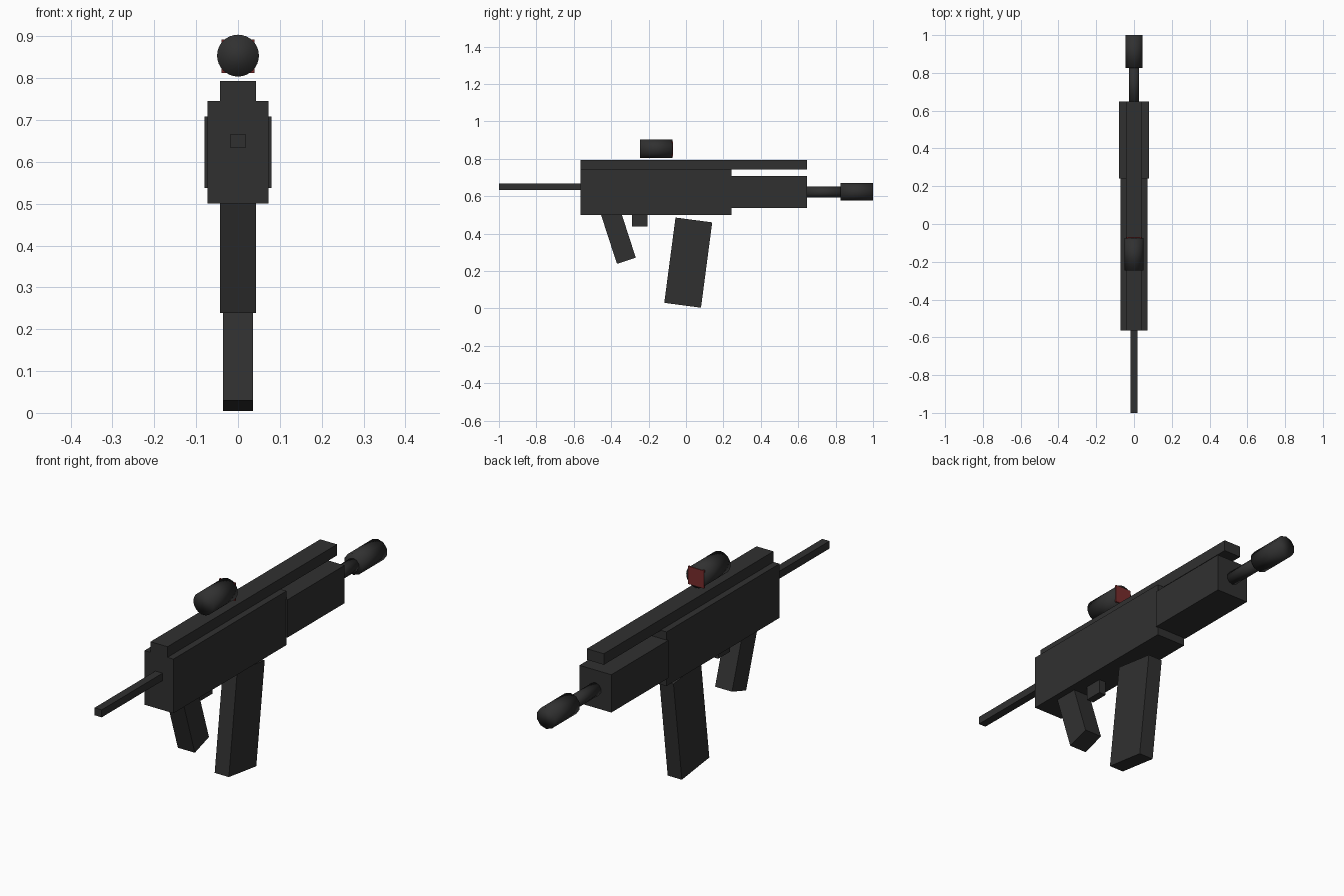
import bpy
from math import radians

cube = bpy.data.objects.get("Cube")
if cube:
    bpy.data.objects.remove(cube, do_unlink=True)


def make_material(name, colour):
    mat = bpy.data.materials.new(name)
    mat.use_nodes = True
    mat.diffuse_color = colour
    bsdf = next(n for n in mat.node_tree.nodes if n.type == 'BSDF_PRINCIPLED')
    bsdf.inputs["Base Color"].default_value = colour
    return mat


BLACK = make_material("matte_black", (0.03, 0.03, 0.03, 1))
RED = make_material("lens_red", (0.19, 0.025, 0.025, 1))


def box(name, width, y, z, tilt=0, mat=BLACK):
    """Box centred on x, spanning the y and z ranges, tilted about its middle."""
    mid = (0, sum(y) / 2, sum(z) / 2)
    bpy.ops.mesh.primitive_cube_add(size=1, location=mid)
    ob = bpy.context.object
    ob.name = name
    ob.scale = (width, y[1] - y[0], z[1] - z[0])
    bpy.ops.object.transform_apply(location=False, rotation=False, scale=True)
    ob.rotation_euler.x = radians(tilt)
    ob.data.materials.append(mat)
    return ob


def tube(name, radius, y, z, sides):
    """Smooth capped cylinder running along y."""
    bpy.ops.mesh.primitive_cylinder_add(
        vertices=sides, radius=radius, depth=y[1] - y[0],
        location=(0, sum(y) / 2, z), rotation=(radians(90), 0, 0))
    ob = bpy.context.object
    ob.name = name
    ob.data.materials.append(BLACK)
    bpy.ops.object.shade_smooth()
    return ob


# Body and top rail
box("receiver", 0.145, (-0.565, 0.243), (0.5, 0.745))
box("handguard", 0.16, (0.24, 0.648), (0.537, 0.708))
box("top_rail", 0.085, (-0.565, 0.648), (0.743, 0.793))

# Stock bar
box("stock_bar", 0.036, (-1.0, -0.56), (0.633, 0.667))

# Barrel and muzzle
tube("barrel", 0.029, (0.64, 0.84), 0.622, 10)
tube("muzzle", 0.048, (0.825, 1.0), 0.624, 10)

# Sight and its lens plate
tube("sight_tube", 0.05, (-0.247, -0.073), 0.854, 32)
box("sight_lens", 0.08, (-0.078, -0.07), (0.813, 0.893), mat=RED)

# Grip, trigger block and magazine
box("grip", 0.085, (-0.415, -0.309), (0.248, 0.528), tilt=18)
box("trigger", 0.034, (-0.29, -0.207), (0.437, 0.505))
box("magazine", 0.071, (-0.087, 0.111), (0.015, 0.475), tilt=-7.5)
